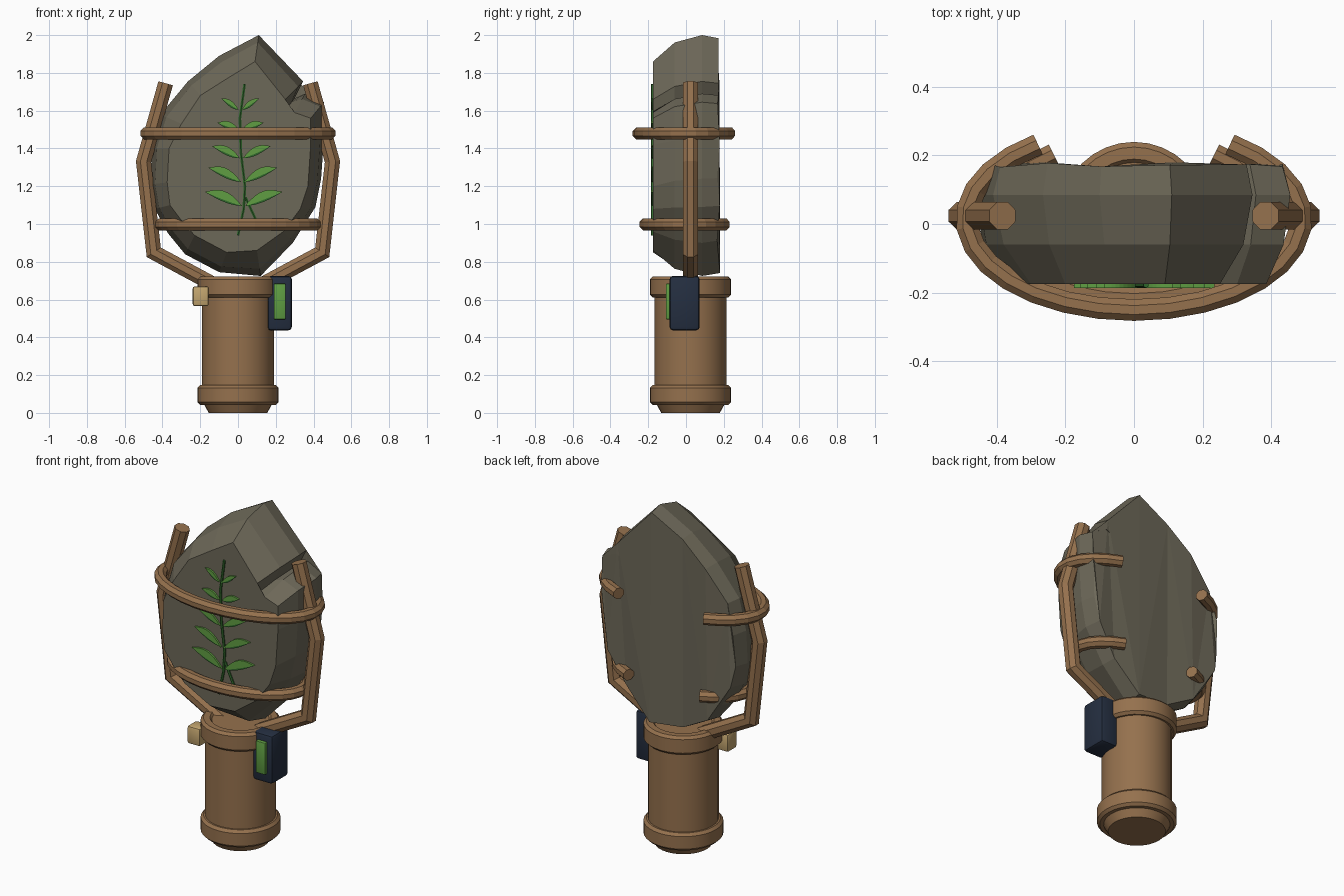
import bpy, bmesh, math
from mathutils import Vector

if "Cube" in bpy.data.objects:
    bpy.data.objects.remove(bpy.data.objects["Cube"])

CY = 0.024  # y of the handle axis


def material(name, rgb):
    m = bpy.data.materials.new(name)
    m.diffuse_color = (*rgb, 1)
    m.use_nodes = True
    m.node_tree.nodes["Principled BSDF"].inputs["Base Color"].default_value = m.diffuse_color
    return m


WOOD = material("brown_wood", (0.30, 0.165, 0.075))
STONE = material("grey_stone", (0.152, 0.138, 0.098))
NAVY = material("dark_navy", (0.018, 0.028, 0.052))
TAN = material("pale_tan", (0.55, 0.38, 0.16))
LEAF = material("leaf_green", (0.115, 0.34, 0.055))
STEM = material("stem_green", (0.03, 0.14, 0.025))


def finish(name, bm, mat, smooth=None):
    bmesh.ops.recalc_face_normals(bm, faces=bm.faces[:])
    me = bpy.data.meshes.new(name)
    bm.to_mesh(me)
    bm.free()
    ob = bpy.data.objects.new(name, me)
    bpy.context.collection.objects.link(ob)
    me.materials.append(mat)
    if smooth:
        bpy.ops.object.select_all(action='DESELECT')
        ob.select_set(True)
        bpy.context.view_layer.objects.active = ob
        bpy.ops.object.shade_smooth_by_angle(angle=math.radians(smooth))
    return ob


def skin(name, rings, mat, smooth=None):
    """Join equal closed rings of points and cap both ends."""
    bm = bmesh.new()
    vs = [[bm.verts.new(p) for p in ring] for ring in rings]
    n = len(vs[0])
    for a, b in zip(vs, vs[1:]):
        for i in range(n):
            j = (i + 1) % n
            bm.faces.new((a[i], a[j], b[j], b[i]))
    caps = [bm.faces.new(vs[0]), bm.faces.new(vs[-1])]
    bmesh.ops.triangulate(bm, faces=caps)
    return finish(name, bm, mat, smooth)


def lathe(name, profile, mat, sides=32):
    rings = [[(r * math.cos(2 * math.pi * k / sides), CY + r * math.sin(2 * math.pi * k / sides), z)
              for k in range(sides)] for r, z in profile]
    return skin(name, rings, mat, 25)


def tube(name, pts, r, normal, mat, sides=8):
    """Mitred tube along a flat path with the given plane normal."""
    pts = [Vector(p) for p in pts]
    normal = Vector(normal)
    rings = []
    for i, p in enumerate(pts):
        d0 = (p - pts[max(i - 1, 0)]).normalized()
        d1 = (pts[min(i + 1, len(pts) - 1)] - p).normalized()
        t = (d0 + d1).normalized()
        side = t.cross(normal).normalized()
        mitre = 1 / max(0.5, t.dot(d1 if d1.length else d0))
        ring = []
        for k in range(sides):
            a = 2 * math.pi * (k + 0.5) / sides
            ring.append(p + side * (r * mitre * math.cos(a)) + normal * (r * math.sin(a)))
        rings.append(ring)
    return skin(name, rings, mat)


def box(name, lo, hi, mat, bevel):
    bm = bmesh.new()
    bmesh.ops.create_cube(bm, size=1)
    for v in bm.verts:
        v.co = [(a + b) / 2 + c * (b - a) for a, b, c in zip(lo, hi, v.co)]
    bmesh.ops.bevel(bm, geom=bm.edges[:], offset=bevel, segments=2, profile=0.5, affect='EDGES')
    return finish(name, bm, mat, 30)


# Handle with foot and two bands
lathe("handle_grip", [(0.19, 0.10), (0.19, 0.66)], WOOD)
lathe("handle_foot", [(0.155, 0), (0.18, 0.045), (0.18, 0.10)], WOOD)
for name, z0, z1 in (("lower_band", 0.043, 0.147), ("upper_band", 0.612, 0.722)):
    lathe(name, [(0.18, z0), (0.20, z0), (0.215, z0 + 0.015), (0.215, z1 - 0.015),
                 (0.20, z1), (0.165, z1), (0.155, z1 - 0.012)], WOOD)

# Stone head: outer outline (x, z) paired with the front face outline
outline = [(0.11, 2.0), (0.345, 1.755), (0.30, 1.665), (0.355, 1.69), (0.455, 1.645),
           (0.455, 1.45), (0.44, 1.24), (0.41, 1.09), (0.29, 0.90), (0.12, 0.725),
           (-0.10, 0.745), (-0.28, 0.84), (-0.37, 0.95), (-0.44, 1.08), (-0.465, 1.21),
           (-0.455, 1.40), (-0.41, 1.58), (-0.265, 1.755), (-0.10, 1.89)]
front = [(0.09, 1.86), (0.25, 1.66), (0.245, 1.595), (0.30, 1.59), (0.385, 1.56),
         (0.385, 1.42), (0.37, 1.20), (0.33, 1.08), (0.24, 0.96), (0.10, 0.86),
         (-0.06, 0.85), (-0.23, 0.94), (-0.30, 1.02), (-0.36, 1.10), (-0.375, 1.22),
         (-0.365, 1.40), (-0.30, 1.53), (-0.20, 1.68), (-0.05, 1.775)]
rings = []
for y, t in ((-0.175, 0.0), (-0.06, 0.72), (0.085, 1.0)):
    rings.append([(f[0] + (o[0] - f[0]) * t, y, f[1] + (o[1] - f[1]) * t)
                  for o, f in zip(outline, front)])
rings.append([(x * 0.95, 0.172 + 0.008 * math.sin(3 * i), 1.35 + (z - 1.35) * 0.975)
              for i, (x, z) in enumerate(outline)])
skin("stone_head", rings, STONE)

# Bent side arms
for side, s in (("left", -1), ("right", 1)):
    tube(side + "_arm", [(s * 0.12, CY, 0.675), (s * 0.446, CY, 0.85), (s * 0.50, CY, 1.33),
                         (s * 0.383, CY, 1.745)], 0.043, (0, 1, 0), WOOD)

# Open hoops around the stone
for name, z, a, b in (("upper_hoop", 1.48, 0.487, 0.265), ("lower_hoop", 0.998, 0.408, 0.23)):
    path = []
    for k in range(25):
        t = math.radians(125 + 290 * k / 24)
        path.append((a * math.cos(t), 0.005 + (CY - 0.005) * 0.5 + b * math.sin(t), z))
    tube(name, path, 0.034, (0, 0, 1), WOOD)

# Pod with a green window on the right, small block on the left
box("side_pod", (0.155, -0.087, 0.437), (0.285, 0.072, 0.725), NAVY, 0.018)
box("pod_window", (0.19, -0.107, 0.495), (0.252, -0.08, 0.685), LEAF, 0.006)
box("side_block", (-0.24, -0.138, 0.565), (-0.155, -0.05, 0.67), TAN, 0.012)

# Plant on the front face: stems
FY = -0.178
tube("plant_stem", [(0.0, FY, 0.94), (0.03, FY, 1.08), (0.037, FY, 1.2), (0.015, FY, 1.38),
                    (0.01, FY, 1.56), (0.035, FY, 1.74)], 0.008, (0, 1, 0), STEM, 6)
tube("side_stem", [(0.105, FY, 1.0), (0.04, FY, 1.14)], 0.008, (0, 1, 0), STEM, 6)


def leaf(name, base, tip, up, low, y0, y1, mat):
    """Arched leaf plate between base and tip."""
    top, bottom = [], []
    for k in range(9):
        t = k / 8
        x = base[0] + (tip[0] - base[0]) * t
        z = base[1] + (tip[1] - base[1]) * t
        w = math.sin(math.pi * t ** 0.9)
        top.append((x, z + up * w))
        bottom.append((x, z + low * w))
    loop = top + bottom[-2:0:-1]
    skin(name, [[(x, y, z) for x, z in loop] for y in (y0, y1)], mat)


# Five pairs of leaves, each with a dark lower edge
nodes = [(0.03, 1.095, 0.205, 0.075), (0.025, 1.222, 0.182, 0.076), (0.018, 1.348, 0.155, 0.064),
         (0.013, 1.50, 0.122, 0.036), (0.012, 1.605, 0.10, 0.06)]
for i, (x, z, length, rise) in enumerate(nodes):
    for side, s in (("left", -1), ("right", 1)):
        base, tip = (x + s * 0.008, z), (x + s * length, z + rise)
        h = length * 0.21
        leaf(f"leaf_{i + 1}_{side}", base, tip, h, -0.004, -0.186, -0.172, LEAF)
        leaf(f"leaf_edge_{i + 1}_{side}", base, tip, 0.0, -0.015, -0.183, -0.172, STEM)
